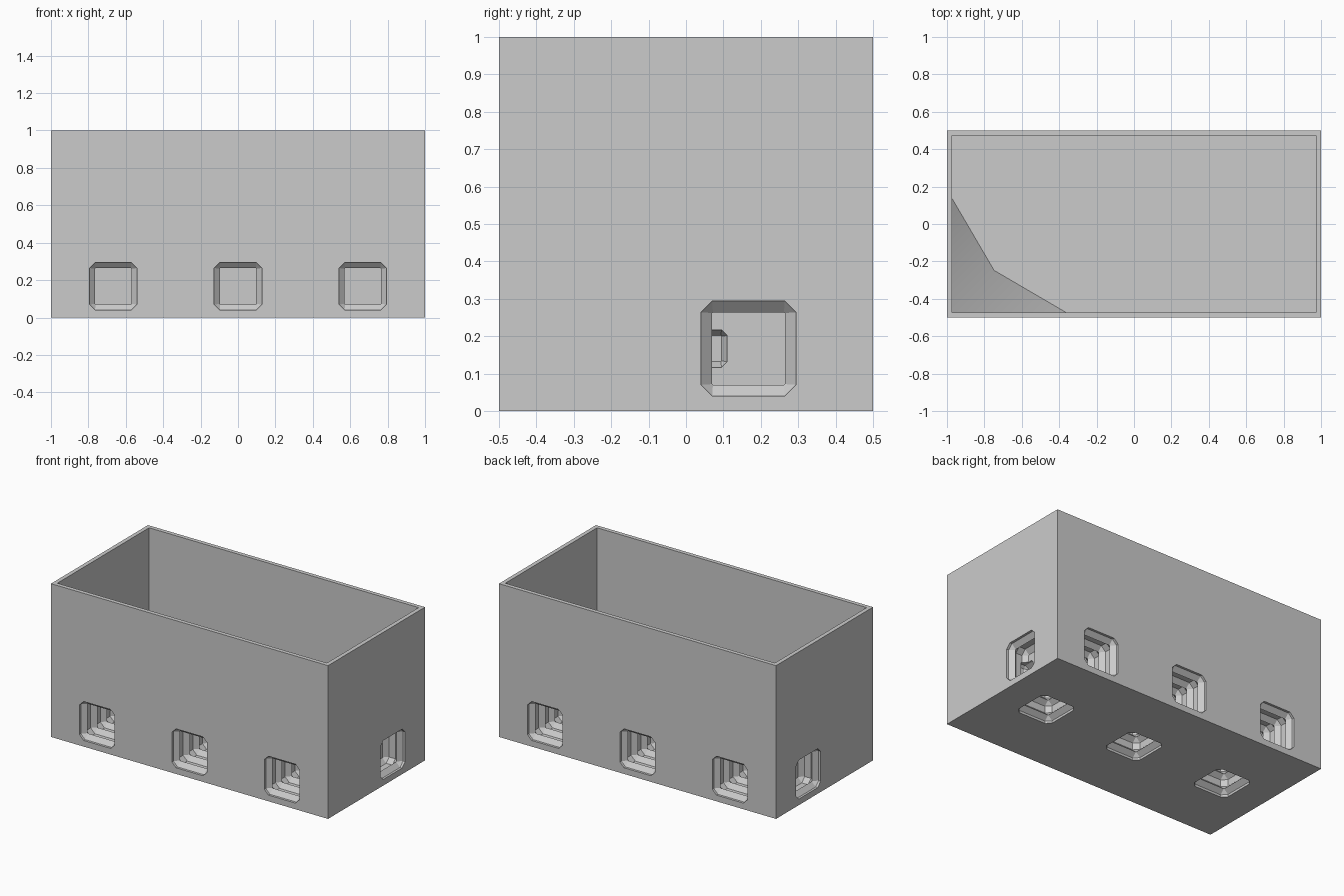
import bpy, bmesh
from mathutils import Vector

if "Cube" in bpy.data.objects:
    bpy.data.objects.remove(bpy.data.objects["Cube"], do_unlink=True)

WALL = 0.027      # rim thickness
FLOOR = 0.333     # height of the inner floor
HALF = 0.127      # half width of a recess
MID = 0.167       # height of the recess centres
PITCH = 0.1       # spacing of the grooves along a recess

grey = bpy.data.materials.new("plain grey")
grey.use_nodes = True
colour = (0.6, 0.6, 0.6, 1)
grey.diffuse_color = colour
grey.node_tree.nodes["Principled BSDF"].inputs["Base Color"].default_value = colour


def make_object(name, bm):
    mesh = bpy.data.meshes.new(name)
    bm.to_mesh(mesh)
    bm.free()
    mesh.materials.append(grey)
    obj = bpy.data.objects.new(name, mesh)
    bpy.context.scene.collection.objects.link(obj)
    return obj


def octagon(half, cut):
    k = half - cut
    return [(k, -half), (half, -k), (half, k), (k, half),
            (-k, half), (-half, k), (-half, -k), (-k, -half)]


def add_recess(bm, centre, inward, blocks, half=HALF, bevel=0.03):
    """Loft a chain of short bevelled blocks running inward from a wall."""
    centre, inward = Vector(centre), Vector(inward)
    up = Vector((0, 1, 0)) if inward.z else Vector((0, 0, 1))
    side = inward.cross(up)
    wide, neck = octagon(half, bevel), octagon(half - bevel, 0.002)
    rings = []
    for k in range(blocks):
        d = k * PITCH
        rings += [(d - 0.03, wide), (d + 0.015, wide), (d + 0.042, neck)]
    loops = [[bm.verts.new(centre + inward * d + side * u + up * v) for u, v in shape]
             for d, shape in rings]
    for a, b in zip(loops, loops[1:]):
        for i in range(8):
            j = (i + 1) % 8
            bm.faces.new((a[i], a[j], b[j], b[i]))
    bm.faces.new(loops[0])
    bm.faces.new(loops[-1])


# Open box with a thick base
bm = bmesh.new()
bmesh.ops.create_cube(bm, size=1)
for v in bm.verts:
    v.co = Vector((v.co.x * 2, v.co.y, v.co.z + 0.5))
top = max(bm.faces, key=lambda f: f.calc_center_median().z)
bmesh.ops.inset_region(bm, faces=[top], thickness=WALL)
for v in top.verts:
    v.co.x *= (1 - WALL) / abs(v.co.x)
    v.co.y *= (0.5 - WALL) / abs(v.co.y)
inner = bmesh.ops.extrude_discrete_faces(bm, faces=[top])["faces"][0]
for v in inner.verts:
    v.co.z = FLOOR
bmesh.ops.recalc_face_normals(bm, faces=bm.faces[:])
box = make_object("open_box", bm)

# Recesses: three on the front, back and underside, one on each end
bm = bmesh.new()
for x in (-0.667, 0, 0.667):
    for s in (-1, 1):
        add_recess(bm, (x, s * 0.5, MID), (0, -s, 0), 4)
    add_recess(bm, (x, 0, 0), (0, 0, 1), 3)
for s in (-1, 1):
    add_recess(bm, (s, MID, MID), (-s, 0, 0), 2)
# Small hole at the back of the left end recess
add_recess(bm, (0.86, 0.06, MID), (-1, 0, 0), 1, 0.05, 0.015)
bmesh.ops.recalc_face_normals(bm, faces=bm.faces[:])
cutter = make_object("recess_cutter", bm)
cutter.hide_render = True

cut = box.modifiers.new("recesses", "BOOLEAN")
cut.operation = "DIFFERENCE"
cut.solver = "EXACT"
cut.use_self = True
cut.object = cutter
bpy.context.view_layer.update()
result = bpy.data.meshes.new_from_object(
    box.evaluated_get(bpy.context.evaluated_depsgraph_get()))
box.modifiers.clear()
box.data = result
bpy.data.objects.remove(cutter, do_unlink=True)

# Sloped fill in the inner front corner, smooth across its ridge
bm = bmesh.new()
cx, cy = -1 + WALL, -0.5 + WALL
peak = bm.verts.new((cx, cy, FLOOR + 0.52))
right, tip, left = [bm.verts.new((cx + u, cy + v, FLOOR))
                    for u, v in ((0.61, 0), (0.225, 0.225), (0, 0.61))]
for a, b in ((right, tip), (tip, left)):
    bm.faces.new((a, b, peak)).smooth = True
make_object("corner_fill", bm)
